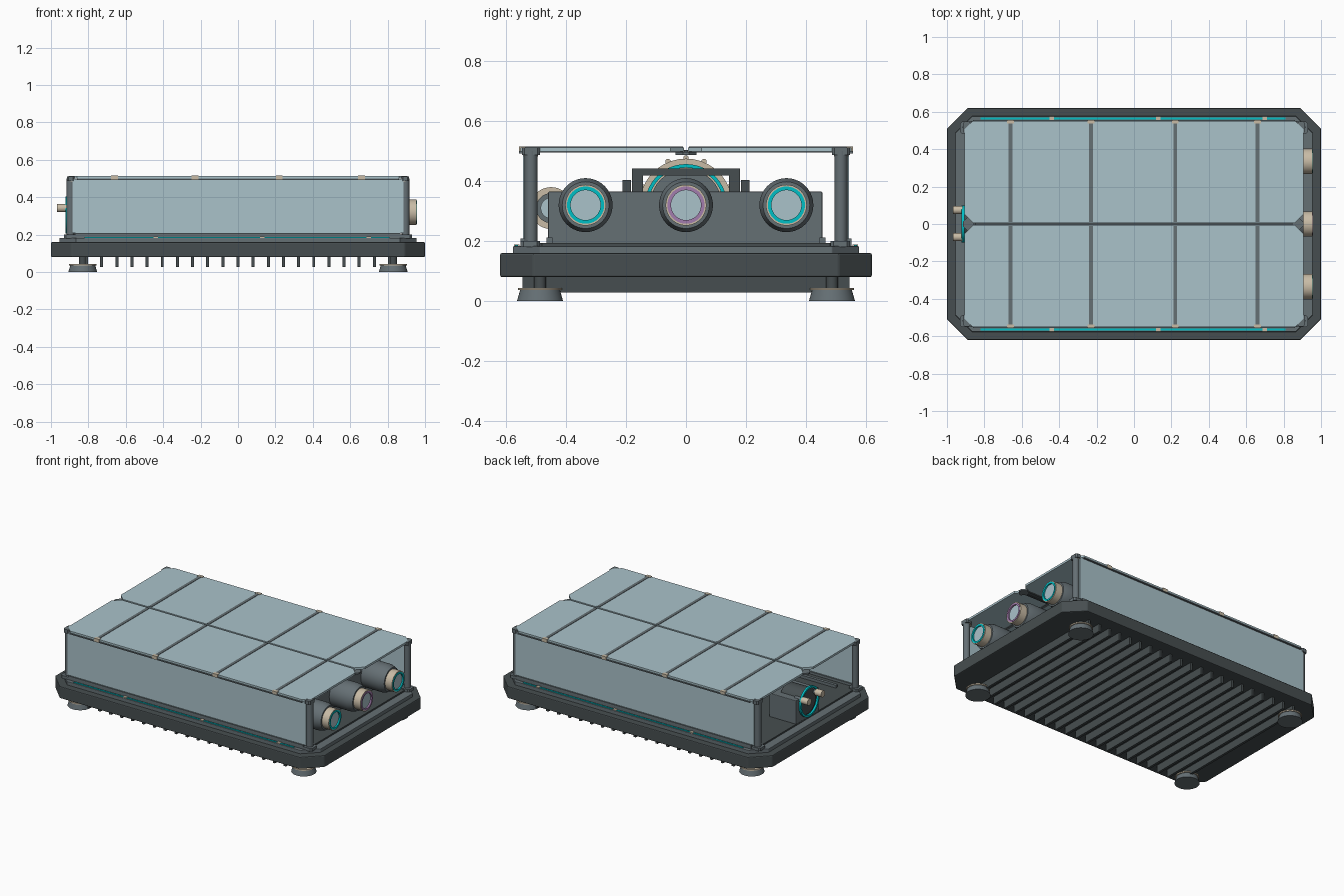
import bpy, bmesh, math
from mathutils import Matrix, Vector

if "Cube" in bpy.data.objects:
    bpy.data.objects.remove(bpy.data.objects["Cube"], do_unlink=True)


def material(name, rgb):
    m = bpy.data.materials.new(name)
    m.use_nodes = True
    m.diffuse_color = (*rgb, 1)
    m.node_tree.nodes["Principled BSDF"].inputs["Base Color"].default_value = (*rgb, 1)
    return m


DARK = material("charcoal metal", (0.062, 0.076, 0.08))
GREY = material("slate metal", (0.13, 0.16, 0.175))
GLASS = material("pale blue glass", (0.40, 0.54, 0.59))
BEIGE = material("beige brass", (0.58, 0.50, 0.38))
CYAN = material("cyan glow", (0.0, 0.52, 0.56))
VIOLET = material("violet ring", (0.36, 0.2, 0.42))


def finish(name, bm, mat, smooth=False, bevel=0):
    bmesh.ops.recalc_face_normals(bm, faces=bm.faces)
    me = bpy.data.meshes.new(name)
    bm.to_mesh(me)
    bm.free()
    me.materials.append(mat)
    ob = bpy.data.objects.new(name, me)
    bpy.context.collection.objects.link(ob)
    if bevel:
        mod = ob.modifiers.new("edge", "BEVEL")
        mod.width = bevel
        mod.segments = 2
    if smooth:
        bpy.ops.object.select_all(action="DESELECT")
        ob.select_set(True)
        bpy.context.view_layer.objects.active = ob
        bpy.ops.object.shade_smooth_by_angle(angle=math.radians(35))
    return ob


def box(name, x, y, z, mat, bevel=0):
    """Box from (low, high) ranges."""
    bm = bmesh.new()
    mid = [(a + b) / 2 for a, b in (x, y, z)]
    size = [b - a for a, b in (x, y, z)]
    bmesh.ops.create_cube(bm, size=1, matrix=Matrix.Translation(mid) @ Matrix.Diagonal((*size, 1)))
    return finish(name, bm, mat, bevel=bevel)


def octagon(name, x, y, z, cut, mat, bevel=0):
    """Flat slab with four cut corners."""
    (a, b), (c, d) = x, y
    pts = [(a + cut, c), (b - cut, c), (b, c + cut), (b, d - cut),
           (b - cut, d), (a + cut, d), (a, d - cut), (a, c + cut)]
    bm = bmesh.new()
    face = bm.faces.new([bm.verts.new((px, py, z[0])) for px, py in pts])
    out = bmesh.ops.extrude_face_region(bm, geom=[face])
    top = [v for v in out["geom"] if isinstance(v, bmesh.types.BMVert)]
    bmesh.ops.translate(bm, verts=top, vec=(0, 0, z[1] - z[0]))
    return finish(name, bm, mat, bevel=bevel)


def lathe(name, centre, profile, mat, axis="Z", closed=False, n=40):
    """Turn (radius, height) points about an axis."""
    bm = bmesh.new()
    rings = []
    for r, h in profile:
        ring = []
        for i in range(n):
            t = 2 * math.pi * i / n
            u, v = r * math.cos(t), r * math.sin(t)
            p = {"Z": (u, v, h), "X": (h, u, v), "Y": (u, h, v)}[axis]
            ring.append(bm.verts.new(Vector(p) + Vector(centre)))
        rings.append(ring)
    pairs = list(zip(rings, rings[1:])) + ([(rings[-1], rings[0])] if closed else [])
    for p, q in pairs:
        for i in range(n):
            j = (i + 1) % n
            bm.faces.new((p[i], p[j], q[j], q[i]))
    if not closed:
        bm.faces.new(rings[0])
        bm.faces.new(rings[-1])
    return finish(name, bm, mat, smooth=True)


def cyl(name, centre, r, h, mat, axis="Z", r2=None):
    return lathe(name, centre, [(r, 0), (r2 or r, h)], mat, axis)


def ring(name, centre, inner, outer, h, mat, axis="X"):
    return lathe(name, centre, [(inner, 0), (outer, 0), (outer, h), (inner, h)], mat, axis, True)


SIDES = (("left", 1), ("right", -1))
ENDS = (("front", -1), ("back", 1))
BARS = (-0.66, -0.23, 0.22, 0.66)

# Base tray, deck and cooling fins
octagon("base_tray", (-1, 1), (-0.62, 0.62), (0.08, 0.16), 0.11, DARK, bevel=0.006)
octagon("deck", (-0.955, 0.955), (-0.577, 0.577), (0.155, 0.183), 0.09, GREY, bevel=0.003)
octagon("inner_floor", (-0.9, 0.9), (-0.53, 0.53), (0.18, 0.193), 0.05, DARK)
for i in range(21):
    x = (i - 10) * 0.081
    box(f"cooling_fin_{i}", (x - 0.008, x + 0.008), (-0.545, 0.545), (0.028, 0.085), DARK)

# Feet, corner posts and their caps
for sn, s in SIDES:
    for en, e in ENDS:
        tag = f"{en}_{sn}"
        fx, fy, px, py = 0.83 * s, 0.487 * e, 0.895 * s, 0.517 * e
        cyl("foot_" + tag, (fx, fy, 0), 0.077, 0.038, GREY, r2=0.066)
        cyl("foot_ring_" + tag, (fx, fy, 0.036), 0.073, 0.008, BEIGE)
        cyl("foot_stem_" + tag, (fx, fy, 0.04), 0.02, 0.045, DARK)
        cyl("post_" + tag, (px, py, 0.18), 0.021, 0.32, GREY)
        octagon("post_base_" + tag, (px - 0.035, px + 0.035), (py - 0.035, py + 0.03),
                (0.18, 0.2), 0.01, GREY)
        octagon("post_cap_" + tag, (px - 0.02, px + 0.02), (py - 0.03, py + 0.03),
                (0.487, 0.512), 0.008, GREY)
        cyl("post_bolt_" + tag, (px - 0.01 * s, py, 0.483), 0.023, 0.008, BEIGE)

# Side panes, roof panes, sills, light strips and clips
for en, e in ENDS:
    def span(a, b):
        return tuple(sorted((a * e, b * e)))
    box("side_pane_" + en, (-0.885, 0.885), span(0.532, 0.543), (0.208, 0.497), GLASS)
    box("side_sill_" + en, (-0.87, 0.87), span(0.522, 0.552), (0.18, 0.209), GREY)
    octagon("roof_pane_" + en, (-0.905, 0.905), span(0.006, 0.552), (0.499, 0.513), 0.045, GLASS)
    box("light_strip_" + en, (-0.82, 0.81), span(0.56, 0.57), (0.182, 0.187), CYAN)
    box("roof_edge_" + en, (-0.86, 0.86), span(0.544, 0.557), (0.493, 0.501), GREY)
    box("hinge_edge_" + en, (-0.85, 0.85), span(0.008, 0.02), (0.492, 0.5), DARK)
    for x in BARS:
        box(f"roof_bar_{en}_{x}", (x - 0.01, x + 0.01), span(0.01, 0.55), (0.496, 0.5155), GREY)
        box(f"roof_clip_{en}_{x}", (x - 0.018, x + 0.018), span(0.536, 0.557), (0.494, 0.516), BEIGE)
    for x in (-0.44, 0.13, 0.7):
        box(f"strip_clip_{en}_{x}", (x - 0.012, x + 0.012), span(0.555, 0.574), (0.182, 0.189), BEIGE)
box("roof_spine", (-0.85, 0.85), (-0.007, 0.007), (0.494, 0.504), DARK)
for sn, s in SIDES:
    x = 0.88 * s
    octagon("spine_bracket_" + sn, (x - 0.035, x + 0.025), (-0.035, 0.035), (0.488, 0.498), 0.025, GREY)

# Equipment block with three lens ports
box("port_block", (0.42, 0.74), (-0.46, 0.455), (0.19, 0.365), GREY, bevel=0.004)
for y, glow in ((-0.335, CYAN), (0, VIOLET), (0.335, CYAN)):
    c = (0, y, 0.32)
    lathe(f"port_barrel_{y}", c, [(0.075, 0.7), (0.09, 0.74), (0.09, 0.87), (0.078, 0.905)], GREY, "X")
    ring(f"port_collar_{y}", (0.9, y, 0.32), 0.052, 0.068, 0.055, BEIGE)
    ring(f"port_glow_{y}", (0.945, y, 0.32), 0.05, 0.062, 0.013, glow)
    cyl(f"port_lens_{y}", (0.9, y, 0.32), 0.053, 0.048, GLASS, "X")

# Central rotor and its bracket
cyl("rotor_core", (-0.2, 0, 0.32), 0.12, 0.5, GREY, "X")
ring("rotor_band", (0.12, 0, 0.32), 0.11, 0.155, 0.12, BEIGE)
ring("rotor_glow", (0.235, 0, 0.32), 0.125, 0.137, 0.012, CYAN)
for i in range(9):
    t = math.pi * i / 8
    y, z = 0.157 * math.cos(t), 0.32 + 0.157 * math.sin(t)
    cyl(f"rotor_stud_{i}", (0.14, y, z), 0.009, 0.08, BEIGE, "X")
box("rotor_bridge", (0.5, 0.6), (-0.18, 0.18), (0.418, 0.442), DARK)
for tag, y in (("front", -0.162), ("back", 0.162)):
    box("bridge_leg_" + tag, (0.5, 0.6), (y - 0.018, y + 0.018), (0.36, 0.42), DARK)
    box("bridge_stop_" + tag, (0.5, 0.6), (y * 1.22 - 0.014, y * 1.22 + 0.014), (0.36, 0.403), DARK)

# Side flow tube and floor rails
cyl("flow_tube", (-0.5, -0.45, 0.31), 0.05, 0.8, GREY, "X")
for i in range(4):
    ring(f"flow_tube_band_{i}", (-0.4 + i * 0.2, -0.45, 0.31), 0.045, 0.07, 0.04, BEIGE)
cyl("flow_tube_lens", (0.29, -0.45, 0.31), 0.035, 0.02, GLASS, "X")
for tag, y in (("front", -0.455), ("back", 0.455)):
    box("floor_rail_" + tag, (-0.8, 0.8), (y - 0.01, y + 0.01), (0.19, 0.212), GREY)

# Rear connector box with ring and plugs
box("connector_box", (-0.9, -0.7), (-0.12, 0.12), (0.19, 0.35), GREY, bevel=0.004)
cyl("connector_hub", (-0.905, 0, 0.305), 0.085, 0.15, DARK, "X")
ring("connector_glow", (-0.921, 0, 0.305), 0.087, 0.1, 0.014, CYAN)
for tag, y in (("front", -0.07), ("back", 0.075)):
    cyl("plug_" + tag, (-0.968, y, 0.342), 0.022, 0.05, BEIGE, "X")
    cyl("plug_stem_" + tag, (-0.925, y, 0.342), 0.015, 0.06, GREY, "X")
